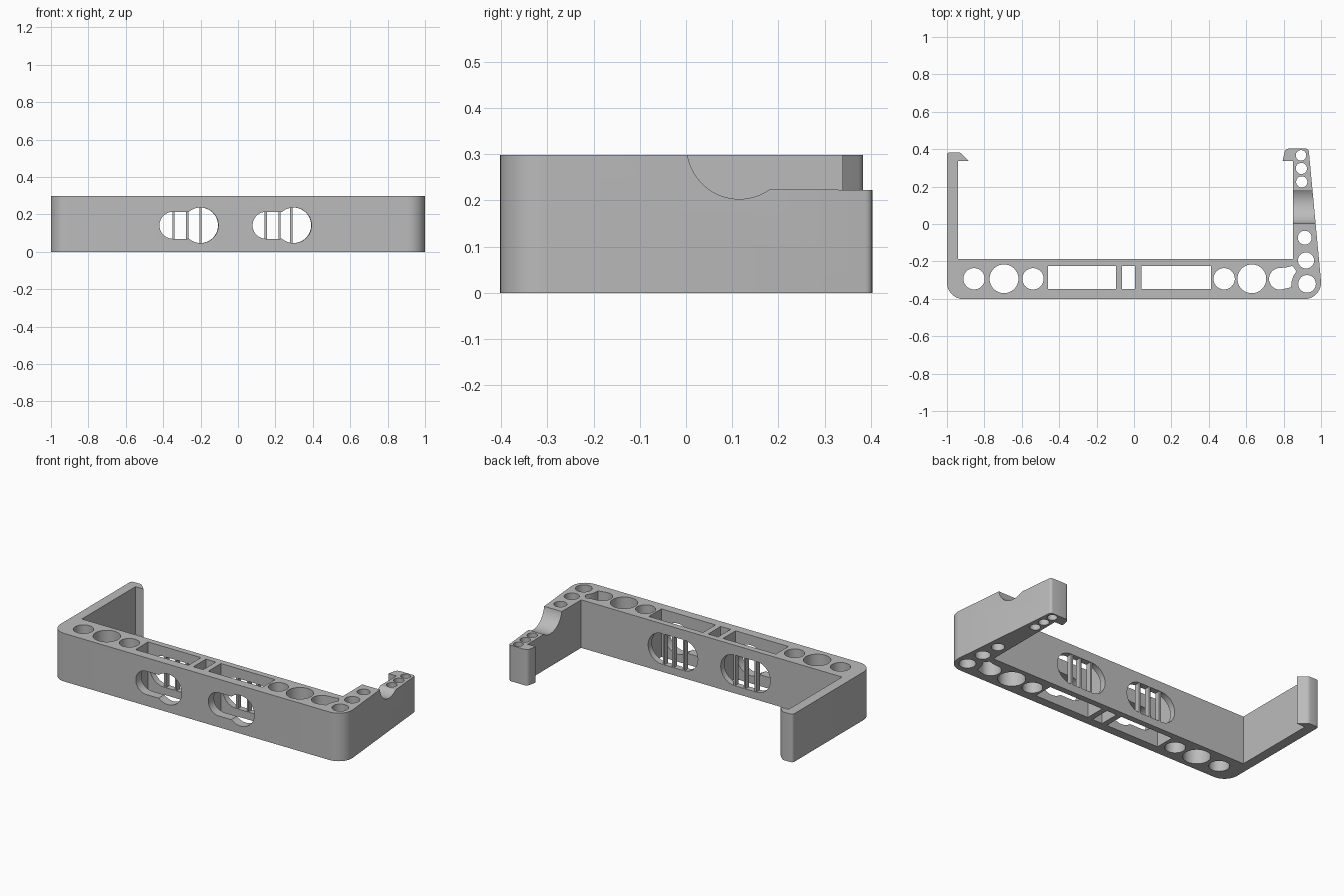
import bpy, bmesh, math
from mathutils import Matrix, Vector

if "Cube" in bpy.data.objects:
    bpy.data.objects.remove(bpy.data.objects["Cube"], do_unlink=True)

grey = bpy.data.materials.new("mid grey")
grey.use_nodes = True
grey.diffuse_color = (0.5, 0.5, 0.5, 1)
grey.node_tree.nodes["Principled BSDF"].inputs["Base Color"].default_value = (0.5, 0.5, 0.5, 1)

H = 0.298
FRONT, INNER = -0.402, -0.187      # faces of the long wall
ROW = -0.293                       # centre line of the hole row
MID = 0.142                        # height of the side windows


def arc(cx, cy, r, a0, a1, n):
    return [(cx + r * math.cos(math.radians(a0 + (a1 - a0) * i / n)),
             cy + r * math.sin(math.radians(a0 + (a1 - a0) * i / n))) for i in range(n + 1)]


def prism(name, outline, lo, hi, axis="Z"):
    """Extrude a 2D outline along one axis."""
    place = {"Z": lambda a, b, d: (a, b, d),
             "Y": lambda a, b, d: (a, d, b),
             "X": lambda a, b, d: (d, a, b)}[axis]
    bm = bmesh.new()
    base = bm.faces.new([bm.verts.new(place(a, b, lo)) for a, b in outline])
    ext = bmesh.ops.extrude_face_region(bm, geom=[base])
    moved = [v for v in ext["geom"] if isinstance(v, bmesh.types.BMVert)]
    bmesh.ops.translate(bm, verts=moved, vec=Vector(place(0, 0, hi - lo)))
    bmesh.ops.recalc_face_normals(bm, faces=bm.faces)
    mesh = bpy.data.meshes.new(name)
    bm.to_mesh(mesh)
    bm.free()
    mesh.materials.append(grey)
    obj = bpy.data.objects.new(name, mesh)
    bpy.context.collection.objects.link(obj)
    return obj


def disc(x, y, r):
    return arc(x, y, r, 0, 352.5, 47)


def rect(x0, x1, y0, y1):
    return [(x0, y0), (x1, y0), (x1, y1), (x0, y1)]


def stadium(x0, x1, z, r):
    return arc(x1 - r, z, r, -90, 90, 24) + arc(x0 + r, z, r, 90, 270, 24)


# Body: long wall with two hooked arms
outline = (arc(-0.91, FRONT + 0.09, 0.09, 180, 270, 12)
           + arc(0.91, FRONT + 0.09, 0.09, 270, 365, 12)
           + arc(0.919, 0.387, 0.016, 5, 90, 4)
           + arc(0.829, 0.378, 0.025, 90, 165, 5)
           + [(0.795, 0.338), (0.85, 0.338), (0.85, INNER), (-0.94, INNER),
              (-0.94, 0.338), (-0.885, 0.338)]
           + arc(-0.942, 0.353, 0.03, 40, 90, 4)
           + arc(-0.985, 0.368, 0.015, 90, 180, 4))
body = prism("bracket_body", outline, 0, H)

cutters = []


def cut(outline, lo=-0.1, hi=0.5, axis="Z"):
    cutters.append(prism("cutter", outline, lo, hi, axis))


# Round holes along the wall and the thick arm
for x, r in ((-0.855, 0.057), (-0.695, 0.077), (-0.54, 0.057), (0.482, 0.057), (0.63, 0.077)):
    cut(disc(x, ROW, r))
for x, y, r in ((0.925, -0.32, 0.047), (0.92, -0.195, 0.043), (0.913, -0.073, 0.037),
                (0.897, 0.225, 0.03), (0.895, 0.297, 0.03), (0.893, 0.367, 0.028)):
    cut(disc(x, y, r))

# Flared hole near the corner
cut(arc(0.78, ROW, 0.058, 100, 290, 24)
    + [(0.84, -0.338), (0.842, -0.31), (0.851, -0.28), (0.868, -0.253),
       (0.858, -0.238), (0.846, -0.224), (0.815, -0.232)])

# Rectangular pockets
for x0, x1 in ((-0.46, -0.097), (-0.063, 0.005), (0.04, 0.412)):
    cut(rect(x0, x1, -0.347, -0.224))

# Keyhole windows in front, long windows behind
for shift in (-0.2, 0.298):
    cut(disc(shift, MID, 0.095), -0.5, -0.29, "Y")
    cut(stadium(shift - 0.22, shift, MID, 0.072), -0.5, -0.29, "Y")
    cut(stadium(shift - 0.248, shift + 0.093, MID, 0.095), -0.29, -0.1, "Y")

# Lowered tip and round dip on the thick arm
dip = arc(0.115, 0.316, 0.113, 188.5, 305.5, 24)
cut(dip + [(0.5, 0.222), (0.5, 0.4), (0.0032, 0.4)], 0.7, 1.2, "X")

for c in cutters:
    c.hide_render = True
    mod = body.modifiers.new("cut", "BOOLEAN")
    mod.operation = "DIFFERENCE"
    mod.solver = "EXACT"
    mod.object = c

# Bake the cuts and drop the cutters
bpy.context.view_layer.update()
baked = bpy.data.meshes.new_from_object(body.evaluated_get(bpy.context.evaluated_depsgraph_get()))
body.modifiers.clear()
body.data = baked
for c in cutters:
    bpy.data.objects.remove(c, do_unlink=True)

# Upright bars in the rear windows
for side, centres in (("right", (-0.345, -0.271, -0.2)), ("left", (0.148, 0.222, 0.285))):
    for i, x in enumerate(centres):
        prism(f"window_bar_{side}_{i + 1}", rect(x - 0.006, x + 0.006, -0.222, -0.189), 0.035, 0.25)

bpy.ops.object.select_all(action="DESELECT")
body.select_set(True)
bpy.context.view_layer.objects.active = body
bpy.ops.object.shade_smooth_by_angle(angle=math.radians(30))
